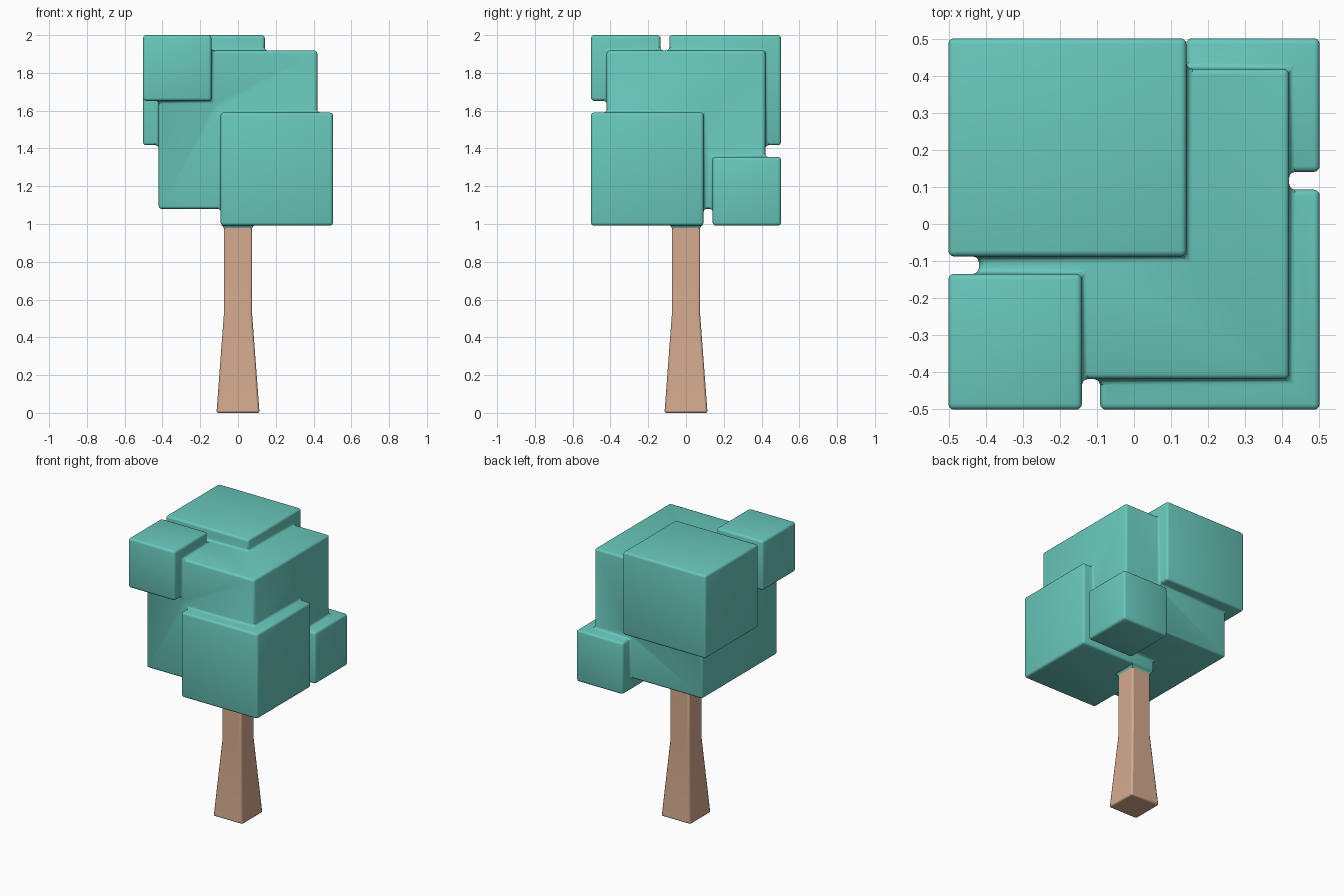
import bpy, bmesh

if "Cube" in bpy.data.objects:
    bpy.data.objects.remove(bpy.data.objects["Cube"])


def material(name, color):
    m = bpy.data.materials.new(name)
    m.diffuse_color = color
    m.use_nodes = True
    m.node_tree.nodes["Principled BSDF"].inputs["Base Color"].default_value = m.diffuse_color
    return m


leaf = material("leaf_teal", (0.14, 0.58, 0.50, 1))
bark = material("bark_tan", (0.66, 0.40, 0.27, 1))


def make_object(name, bm, mat):
    bmesh.ops.recalc_face_normals(bm, faces=bm.faces)
    me = bpy.data.meshes.new(name)
    bm.to_mesh(me)
    bm.free()
    ob = bpy.data.objects.new(name, me)
    bpy.context.collection.objects.link(ob)
    me.materials.append(mat)
    return ob


def square_loft(name, rings, mat):
    """Square column through (half_width, z) rings."""
    bm = bmesh.new()
    loops = [[bm.verts.new((sx * h, sy * h, z))
              for sx, sy in ((-1, -1), (1, -1), (1, 1), (-1, 1))] for h, z in rings]
    for a, b in zip(loops, loops[1:]):
        for i in range(4):
            j = (i + 1) % 4
            bm.faces.new((a[i], a[j], b[j], b[i]))
    bm.faces.new(loops[0][::-1])
    bm.faces.new(loops[-1])
    return make_object(name, bm, mat)


def box(name, lo, hi):
    bm = bmesh.new()
    bmesh.ops.create_cube(bm, size=1)
    for v in bm.verts:
        v.co = [(l + h) / 2 + c * (h - l) for l, h, c in zip(lo, hi, v.co)]
    return make_object(name, bm, leaf)


def bevel(ob, width, segments):
    m = ob.modifiers.new("soft_edges", 'BEVEL')
    m.width, m.segments = width, segments
    m.limit_method, m.angle_limit = 'ANGLE', 0.7


# Foliage: a central block with four blocks overlapping its corners
E = 0.503
foliage = box("foliage", (-0.42, -0.42, 1.08), (0.42, 0.42, 1.918))
blocks = {
    "leaf_block_back_left": ((-E, -0.088, 1.417), (0.142, E, 2.0)),
    "leaf_block_front_left": ((-E, -E, 1.652), (-0.141, -0.135, 2.0)),
    "leaf_block_front_right": ((-0.092, -E, 0.992), (E, 0.093, 1.59)),
    "leaf_block_back_right": ((0.141, 0.141, 0.992), (E, E, 1.355)),
}
for name, (lo, hi) in blocks.items():
    part = box(name, lo, hi)
    part.hide_render = True
    part.hide_viewport = True
    m = foliage.modifiers.new(name, 'BOOLEAN')
    m.operation, m.solver, m.object = 'UNION', 'EXACT', part
bevel(foliage, 0.016, 3)

# Bake the union and remove the helper blocks
dg = bpy.context.evaluated_depsgraph_get()
baked = bpy.data.meshes.new_from_object(foliage.evaluated_get(dg))
foliage.modifiers.clear()
foliage.data = baked
for name in blocks:
    bpy.data.objects.remove(bpy.data.objects[name])

# Small flare where the trunk enters the leaves
square_loft("leaf_collar", [(0.074, 0.976), (0.079, 0.987), (0.09, 0.996)], leaf)

# Trunk: flared foot, straight upper half
trunk = square_loft("trunk", [(0.114, 0.0), (0.075, 0.52), (0.075, 1.1)], bark)
bevel(trunk, 0.01, 2)

# Smooth shading on rounded edges
for ob in (foliage, trunk):
    bpy.ops.object.select_all(action='DESELECT')
    ob.select_set(True)
    bpy.context.view_layer.objects.active = ob
    bpy.ops.object.shade_smooth_by_angle(angle=0.6)
